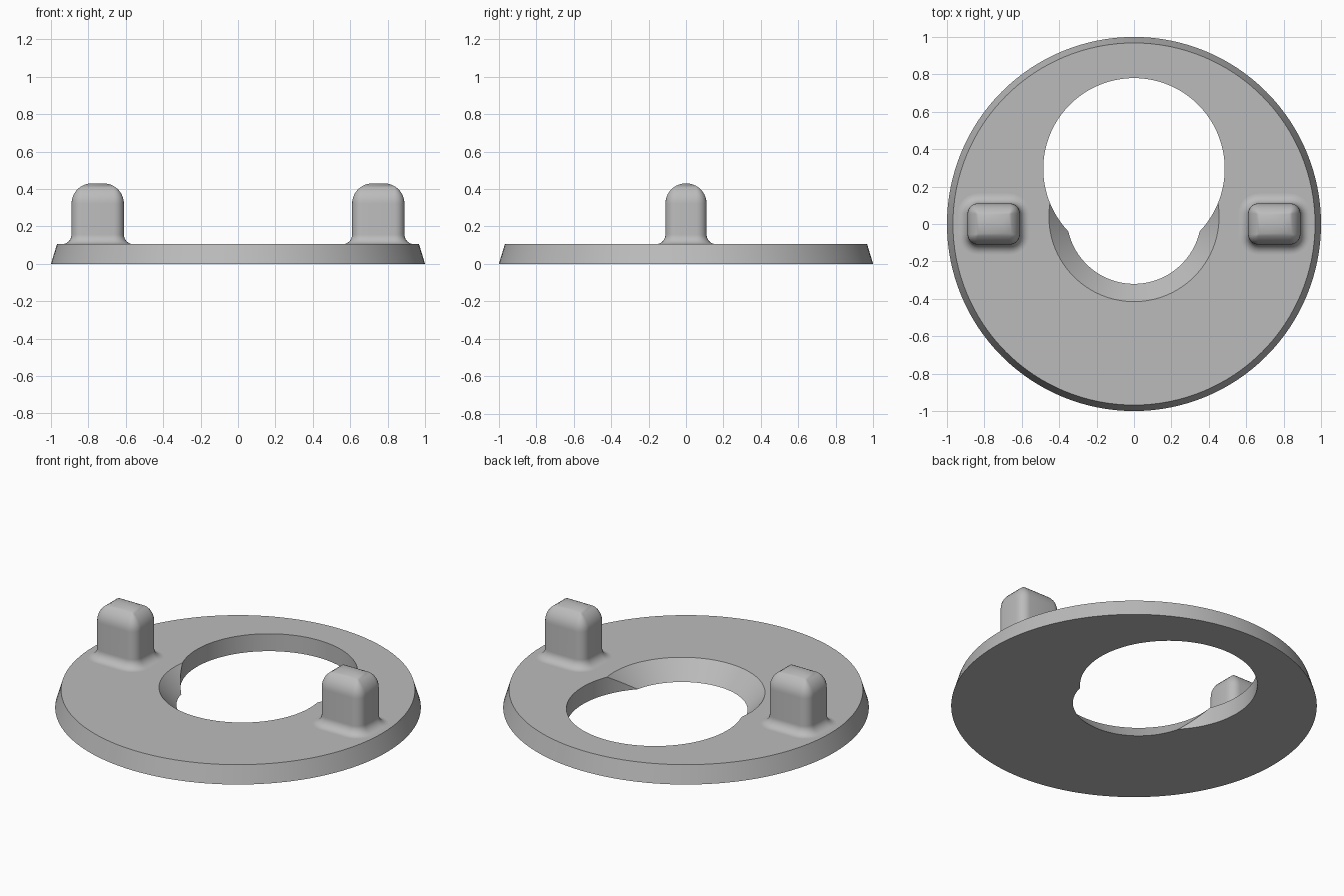
import bpy, bmesh, math
from mathutils import Matrix

cube = bpy.data.objects.get("Cube")
if cube:
    bpy.data.objects.remove(cube, do_unlink=True)

grey = bpy.data.materials.new("plain grey")
grey.use_nodes = True
COLOUR = (0.5, 0.5, 0.5, 1)
grey.diffuse_color = COLOUR
grey.node_tree.nodes["Principled BSDF"].inputs["Base Color"].default_value = COLOUR

PLATE_TOP = 0.105


def add_object(name, bm):
    mesh = bpy.data.meshes.new(name)
    bmesh.ops.recalc_face_normals(bm, faces=bm.faces)
    bm.to_mesh(mesh)
    bm.free()
    mesh.materials.append(grey)
    obj = bpy.data.objects.new(name, mesh)
    bpy.context.collection.objects.link(obj)
    return obj


def activate(obj):
    bpy.ops.object.select_all(action='DESELECT')
    obj.select_set(True)
    bpy.context.view_layer.objects.active = obj


def smooth(obj):
    activate(obj)
    bpy.ops.object.shade_smooth_by_angle(angle=math.radians(35))


def frustum(name, r_low, r_high, z_low, z_high, y=0.0):
    bm = bmesh.new()
    bmesh.ops.create_cone(
        bm, cap_ends=True, segments=128, radius1=r_low, radius2=r_high,
        depth=z_high - z_low,
        matrix=Matrix.Translation((0, y, (z_low + z_high) / 2)))
    return add_object(name, bm)


def cut(target, cutter):
    cutter.hide_render = True
    mod = target.modifiers.new("cut", 'BOOLEAN')
    mod.operation = 'DIFFERENCE'
    mod.solver = 'EXACT'
    mod.object = cutter
    activate(target)
    bpy.ops.object.modifier_apply(modifier=mod.name)
    bpy.data.objects.remove(cutter, do_unlink=True)


# Tapered plate with an offset round hole and a conical countersink
plate = frustum("base_plate", 1.0, 0.968, 0, PLATE_TOP)
cut(plate, frustum("round_hole_cutter", 0.485, 0.485, -0.1, 0.3, 0.295))
margin, slope = 0.05, 0.095 / PLATE_TOP
cut(plate, frustum("countersink_cutter", 0.36 - margin * slope, 0.455 + margin * slope,
                   -margin, PLATE_TOP + margin, 0.04))
smooth(plate)


def post_ring(bm, x, inset, z, steps=6):
    """Rounded rectangle, offset inwards (or outwards for the base flare)."""
    half_x, half_y = 0.14 - inset, 0.11 - inset
    radius = max(0.055 - inset, 0)
    ring = []
    for quarter, (sx, sy) in enumerate([(1, 1), (-1, 1), (-1, -1), (1, -1)]):
        for i in range(steps + 1):
            a = (quarter + i / steps) * math.pi / 2
            ring.append(bm.verts.new((x + sx * (half_x - radius) + radius * math.cos(a),
                                      sy * (half_y - radius) + radius * math.sin(a), z)))
    return ring


def add_post(name, x):
    flare, dome, top, steps = 0.052, 0.108, 0.43, 10
    angles = [i / steps * math.pi / 2 for i in range(steps + 1)]
    # Sunk skirt, flared foot, then domed top
    profile = [(-flare, PLATE_TOP - 0.03)]
    profile += [(-flare * (1 - math.sin(a)), PLATE_TOP + flare * (1 - math.cos(a))) for a in angles]
    profile += [(dome * (1 - math.cos(a)), top - dome * (1 - math.sin(a))) for a in angles]
    bm = bmesh.new()
    rings = [post_ring(bm, x, inset, z) for inset, z in profile]
    for low, high in zip(rings, rings[1:]):
        for i in range(len(low)):
            j = (i + 1) % len(low)
            bm.faces.new((low[i], low[j], high[j], high[i]))
    bm.faces.new(rings[0][::-1])
    bm.faces.new(rings[-1])
    bmesh.ops.remove_doubles(bm, verts=bm.verts, dist=0.0005)
    smooth(add_object(name, bm))


add_post("left_post", 0.75)
add_post("right_post", -0.75)
